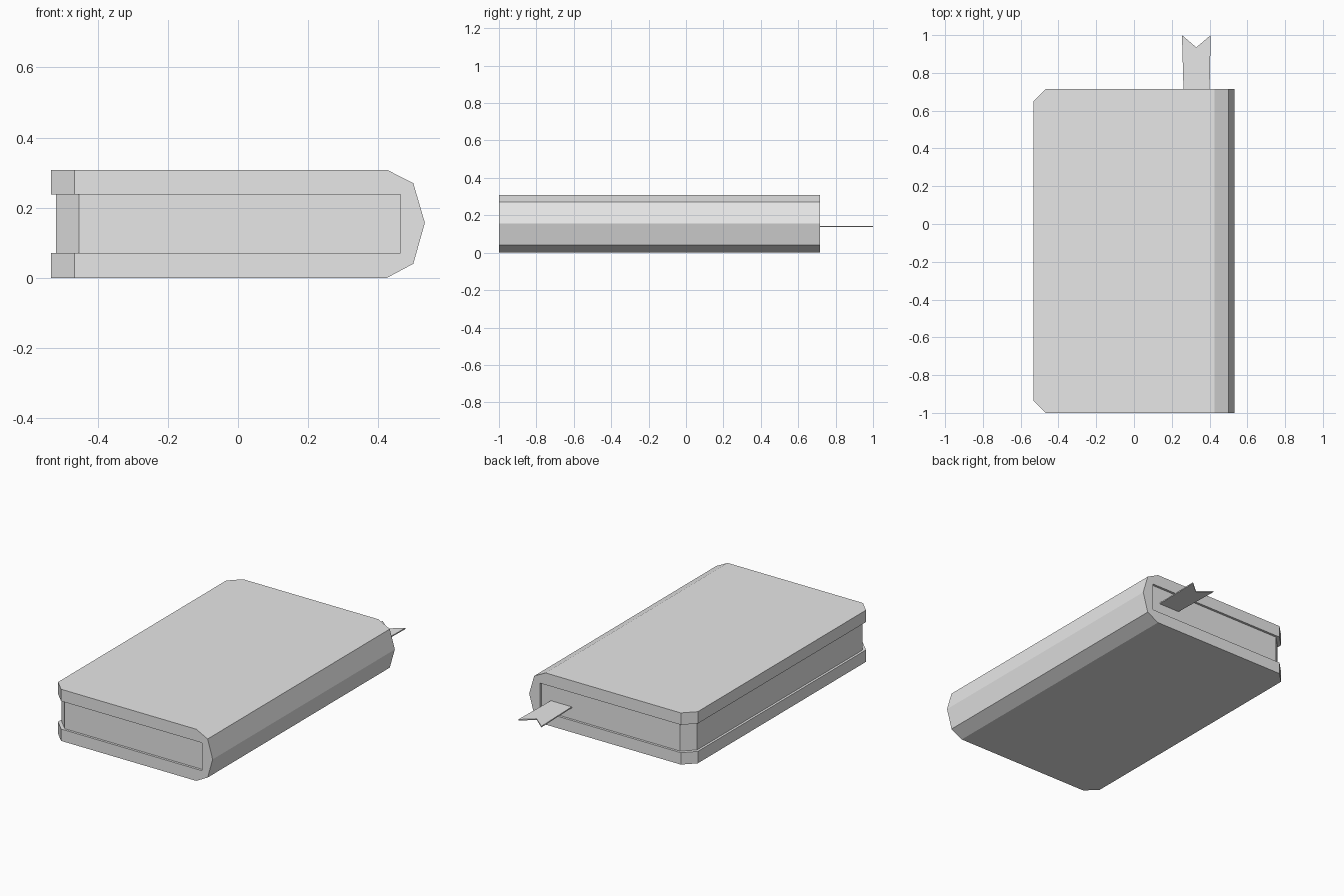
import bpy
import bmesh
from mathutils import Vector

if "Cube" in bpy.data.objects:
    bpy.data.objects.remove(bpy.data.objects["Cube"], do_unlink=True)

FRONT, BACK = -1.0, 0.716
CHAMFER = 0.066
INSET = 0.014

grey = bpy.data.materials.new("plain grey")
grey.use_nodes = True
colour = (0.8, 0.8, 0.8, 1)
grey.diffuse_color = colour
grey.node_tree.nodes["Principled BSDF"].inputs["Base Color"].default_value = colour


def extrude_outline(name, points, direction, chamfer_x=None):
    """Extrude a flat outline; optionally chamfer the upright edges at chamfer_x."""
    bm = bmesh.new()
    face = bm.faces.new([bm.verts.new(p) for p in points])
    made = bmesh.ops.extrude_face_region(bm, geom=[face], use_keep_orig=True)
    moved = [g for g in made["geom"] if isinstance(g, bmesh.types.BMVert)]
    bmesh.ops.translate(bm, verts=moved, vec=Vector(direction))
    bmesh.ops.recalc_face_normals(bm, faces=bm.faces[:])
    if chamfer_x is not None:
        corners = [e for e in bm.edges
                   if all(abs(v.co.x - chamfer_x) < 1e-4 for v in e.verts)
                   and abs(e.verts[0].co.y - e.verts[1].co.y) < 1e-4]
        bmesh.ops.bevel(bm, geom=corners, offset=CHAMFER, segments=1,
                        affect='EDGES', clamp_overlap=False)
    mesh = bpy.data.meshes.new(name)
    bm.to_mesh(mesh)
    bm.free()
    mesh.materials.append(grey)
    obj = bpy.data.objects.new(name, mesh)
    bpy.context.collection.objects.link(obj)
    return obj


# Cover: two boards joined by a faceted spine
edge = -0.533
cover = [(edge, 0), (0.425, 0), (0.5, 0.04), (0.533, 0.157), (0.5, 0.27),
         (0.425, 0.308), (edge, 0.308), (edge, 0.237), (0.463, 0.237),
         (0.463, 0.071), (edge, 0.071)]
extrude_outline("cover", [(x, FRONT, z) for x, z in cover],
                (0, BACK - FRONT, 0), edge)

# Page block, set back inside the cover
fore = edge + INSET
pages = [(fore, 0.071), (0.463, 0.071), (0.463, 0.237), (fore, 0.237)]
extrude_outline("pages", [(x, FRONT + INSET, z) for x, z in pages],
                (0, BACK - FRONT - 2 * INSET, 0), fore)

# Ribbon bookmark with a swallowtail end
ribbon = [(0.262, 0.68), (0.4, 0.68), (0.4, BACK), (0.406, 1.0),
          (0.33, 0.935), (0.254, 1.0), (0.262, BACK)]
extrude_outline("bookmark", [(x, y, 0.137) for x, y in ribbon], (0, 0, 0.007))
